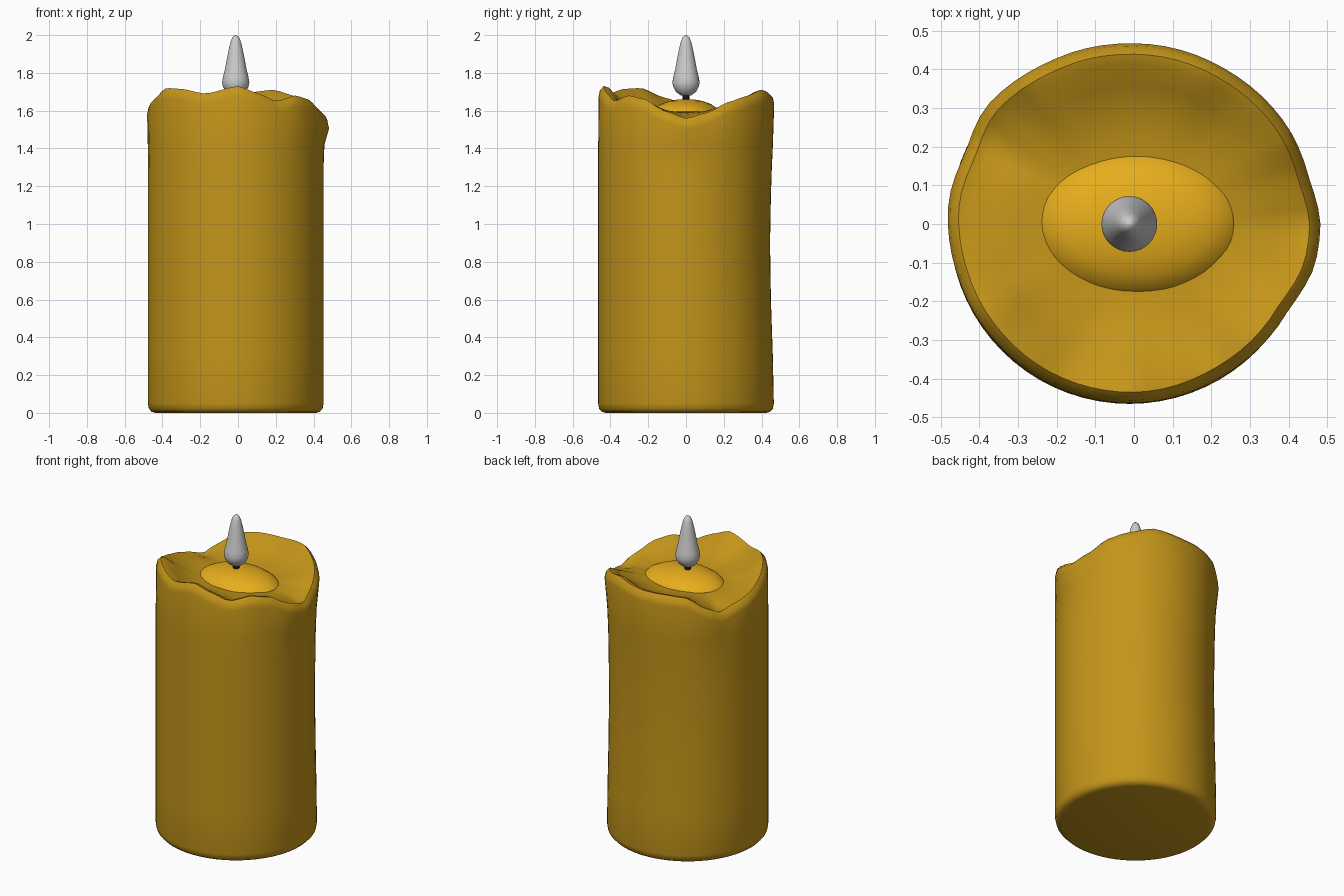
import bpy, bmesh, math

if "Cube" in bpy.data.objects:
    bpy.data.objects.remove(bpy.data.objects["Cube"])

CX = -0.012   # candle axis
SEG = 72


def material(name, rgb):
    m = bpy.data.materials.new(name)
    m.diffuse_color = (*rgb, 1)
    m.use_nodes = True
    m.node_tree.nodes["Principled BSDF"].inputs["Base Color"].default_value = m.diffuse_color
    return m


def periodic(table, a):
    """Smooth interpolation of (degrees, value) pairs around the circle."""
    pts = table + [(table[0][0] + 360, table[0][1])]
    for (a0, v0), (a1, v1) in zip(pts, pts[1:]):
        if a0 <= a <= a1:
            t = (a - a0) / (a1 - a0)
            t = 0.5 * t + 0.5 * t * t * (3 - 2 * t)
            return v0 + (v1 - v0) * t


def loft(name, rows, mat=None):
    """Skin stacked rings of points; both ends are closed with a fan."""
    bm = bmesh.new()
    rings = [[bm.verts.new(p) for p in row] for row in rows]
    n = len(rows[0])
    for a, b in zip(rings, rings[1:]):
        for i in range(n):
            j = (i + 1) % n
            bm.faces.new((a[i], a[j], b[j], b[i]))
    bm.faces.new(rings[0][::-1])
    bm.faces.new(rings[-1])
    bmesh.ops.recalc_face_normals(bm, faces=bm.faces)
    me = bpy.data.meshes.new(name)
    bm.to_mesh(me)
    bm.free()
    ob = bpy.data.objects.new(name, me)
    bpy.context.collection.objects.link(ob)
    if mat:
        me.materials.append(mat)
    bpy.ops.object.select_all(action='DESELECT')
    ob.select_set(True)
    bpy.context.view_layer.objects.active = ob
    bpy.ops.object.shade_smooth_by_angle(angle=math.radians(50))
    return ob


def lathe(name, profile, sx=1, sy=1, seg=32, mat=None, cx=CX):
    rows = [[(cx + r * sx * math.cos(2 * math.pi * i / seg),
              r * sy * math.sin(2 * math.pi * i / seg), z) for i in range(seg)]
            for r, z in profile]
    return loft(name, rows, mat)


wax = material("wax", (0.55, 0.30, 0.01))
melt = material("melted_wax", (0.8, 0.42, 0.012))
black = material("wick_black", (0.01, 0.01, 0.01))

# Wavy rim: height and radius by angle
rim_h = [(0, 1.56), (15, 1.59), (30, 1.645), (45, 1.675), (65, 1.71), (90, 1.69),
         (110, 1.69), (125, 1.68), (140, 1.61), (151, 1.57), (165, 1.605),
         (180, 1.635), (195, 1.67), (212, 1.72), (228, 1.715), (247, 1.69),
         (270, 1.73), (285, 1.69), (298, 1.65), (315, 1.68), (330, 1.66), (345, 1.60)]
rim_r = [(0, 0.482), (15, 0.468), (30, 0.47), (60, 0.465), (90, 0.467), (115, 0.473),
         (142, 0.488), (157, 0.474), (173, 0.483), (200, 0.475), (225, 0.47),
         (270, 0.463), (300, 0.455), (330, 0.457), (348, 0.48)]

# Candle body: rounded base, slightly waisted wall, rim and sunken top
base = [(0.425, 0.0), (0.445, 0.006), (0.46, 0.022), (0.465, 0.05)]
wall = [0.3, 0.6, 0.9, 1.15, 1.3, 1.42]
lip = [(0.0, -0.055), (-0.007, -0.022), (-0.028, 0.0), (-0.055, -0.008)]
inner = [(0.36, 0.55), (0.29, 0.25), (0.22, 0.05), (0.12, 0.0), (0.02, 0.0)]
FLOOR = 1.595

rows = [[] for _ in range(len(base) + len(wall) + len(lip) + len(inner))]
for i in range(SEG):
    deg = 360 * i / SEG
    c, s = math.cos(math.radians(deg)), math.sin(math.radians(deg))
    h, rr = periodic(rim_h, deg), periodic(rim_r, deg)
    col = [(CX + r * c, r * s, z) for r, z in base]
    for z in wall:
        r = 0.465 - 0.02 * max(s, 0) * math.sin(math.pi * min(z / 1.75, 1)) ** 2
        t = max(0, (z - 1.3) / 0.3) ** 2
        x = (CX + r * c) * (1 - t) + rr * c * t
        y = r * s * (1 - t) + rr * s * t
        col.append((x, y, z))
    col += [((rr + dr) * c, (rr + dr) * s, h + dz) for dr, dz in lip]
    col += [(r * c, r * s, FLOOR + (h - FLOOR) * k) for r, k in inner]
    for row, p in zip(rows, col):
        row.append(p)
loft("candle_body", rows, wax)

# Glowing melted wax pool, a shallow oval dome
lathe("melted_pool", [(0.9, 1.56), (1.0, 1.595), (0.93, 1.612), (0.75, 1.635),
                      (0.5, 1.651), (0.25, 1.659), (0.03, 1.661)],
      0.25, 0.177, 48, melt, 0.008)

# Wick
lathe("wick", [(0.018, 1.62), (0.018, 1.70)], seg=16, mat=black)

# Teardrop flame
lathe("flame", [(0.006, 1.677), (0.03, 1.682), (0.053, 1.70), (0.068, 1.727),
                (0.072, 1.75), (0.067, 1.78), (0.057, 1.82), (0.048, 1.87),
                (0.038, 1.92), (0.028, 1.963), (0.018, 1.988), (0.004, 2.0)])
